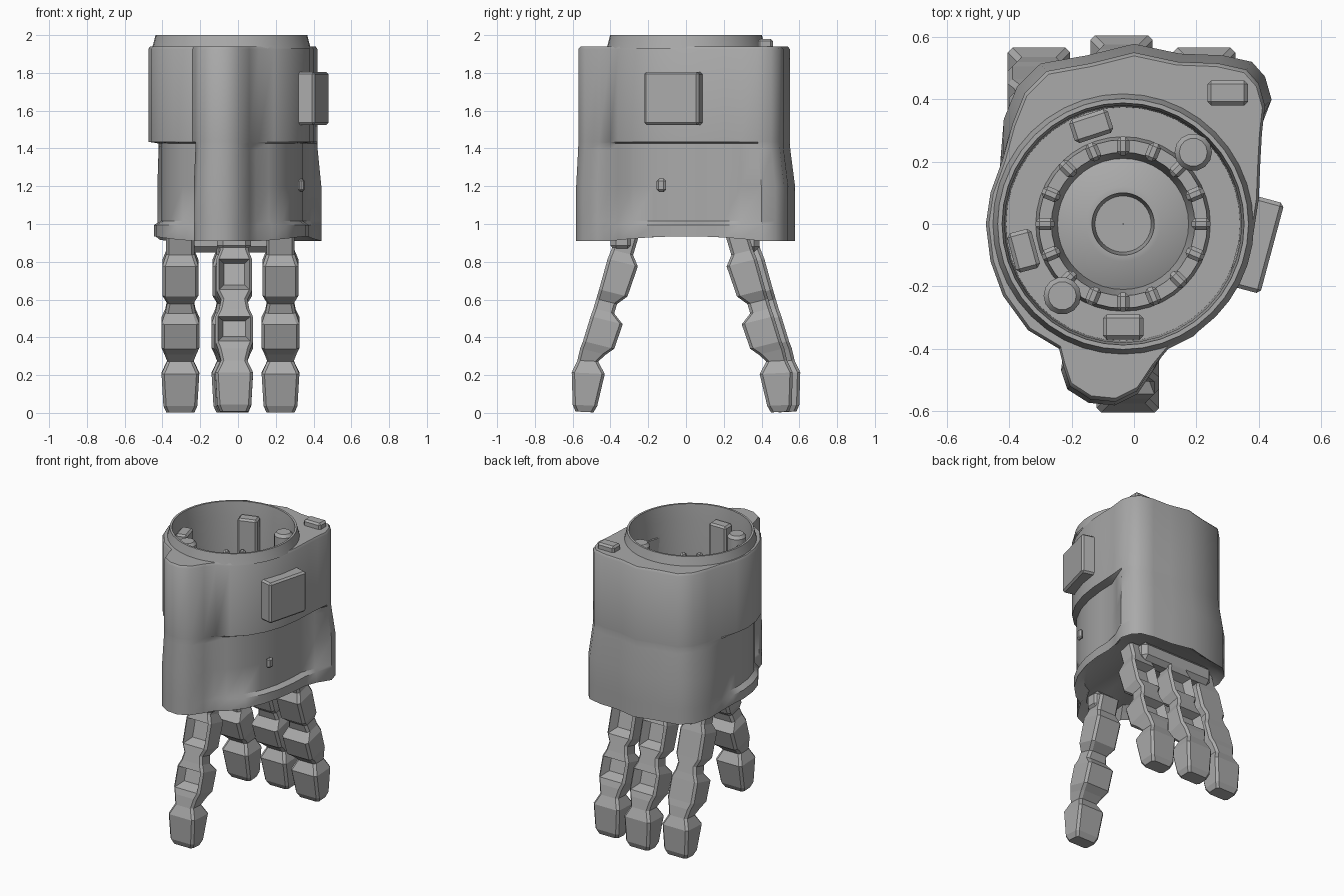
import bpy, bmesh, math
from mathutils import Matrix, Vector

if "Cube" in bpy.data.objects:
    bpy.data.objects.remove(bpy.data.objects["Cube"])

GREY = (0.4, 0.4, 0.4, 1)
grey = bpy.data.materials.new("plain_grey")
grey.use_nodes = True
grey.diffuse_color = GREY
bsdf = next(n for n in grey.node_tree.nodes if n.type == "BSDF_PRINCIPLED")
bsdf.inputs["Base Color"].default_value = GREY


def smooth_by_angle(obj, degrees):
    bpy.ops.object.select_all(action="DESELECT")
    obj.select_set(True)
    bpy.context.view_layer.objects.active = obj
    bpy.ops.object.shade_smooth_by_angle(angle=math.radians(degrees))


def finish(name, bm):
    bmesh.ops.recalc_face_normals(bm, faces=bm.faces)
    mesh = bpy.data.meshes.new(name)
    bm.to_mesh(mesh)
    bm.free()
    mesh.materials.append(grey)
    obj = bpy.data.objects.new(name, mesh)
    bpy.context.collection.objects.link(obj)
    return obj


def loft(rings, caps=True):
    """Skin a stack of equal-length closed rings; returns bmesh and wall faces."""
    bm = bmesh.new()
    loops = [[bm.verts.new(p) for p in ring] for ring in rings]
    walls = []
    for a, b in zip(loops, loops[1:]):
        n = len(a)
        walls.append([bm.faces.new((a[i], a[(i + 1) % n], b[(i + 1) % n], b[i]))
                      for i in range(n)])
    if caps:
        bm.faces.new(loops[0][::-1])
        bm.faces.new(loops[-1])
    return bm, walls


def block(name, center, size, turn=0, bevel=0.012):
    bm = bmesh.new()
    bmesh.ops.create_cube(bm, size=1)
    bmesh.ops.scale(bm, vec=size, verts=bm.verts)
    bmesh.ops.bevel(bm, geom=bm.edges[:], offset=bevel, segments=1, affect="EDGES")
    bm.transform(Matrix.Translation(center) @ Matrix.Rotation(math.radians(turn), 4, "Z"))
    return finish(name, bm)


def lathe(name, profile, center, sides=40, caps=False):
    rings = [[(center[0] + r * math.cos(2 * math.pi * i / sides),
               center[1] + r * math.sin(2 * math.pi * i / sides), z)
              for i in range(sides)] for r, z in profile]
    return finish(name, loft(rings, caps)[0])


# Housing outline: narrow front lobe, round sides, squarish fluted back
OUTLINE = [(-.225, -.46), (-.205, -.52), (-.14, -.562), (-.06, -.57), (.01, -.535),
           (.06, -.46), (.11, -.4), (.19, -.36), (.275, -.28), (.34, -.17), (.38, -.05),
           (.4, .08), (.405, .2), (.41, .29), (.42, .38), (.4, .45), (.36, .495),
           (.27, .515), (.14, .52), (0, .55), (-.14, .515), (-.28, .49), (-.35, .42),
           (-.39, .32), (-.42, .21), (-.46, .1), (-.475, 0), (-.46, -.12), (-.42, -.23),
           (-.34, -.34), (-.24, -.4)]


def housing_ring(z, flare, tuck, scale=1.0, arch=0.0):
    ring = []
    for x, y in OUTLINE:
        edge = .34 if x > 0 else .2       # where the round side meets the back
        if y > edge:                      # back flares outward
            x, y = x * (1 + (.05 if x > 0 else .07) * flare), y * (1 + .05 * flare)
            if y < .25:
                x *= 1 - .05 * flare
        elif y > -.42:                    # round sides sit under the cuff
            x *= 1 - .14 * tuck * min(1, (edge - y) / .12)
        else:                             # front lobe
            x, y = x * (1 + .04 * flare), y * (1 + .02 * flare)
        lift = arch * max(0, 1 - (y / .4) ** 2)
        ring.append((x * scale, y * scale, z + lift))
    return ring


bm, _ = loft([housing_ring(.98, 1, .45, .84), housing_ring(.94, 1, .45, .93, .02),
              housing_ring(.91, 1, .45, 1, .025), housing_ring(.995, 1, .45),
              housing_ring(1.015, 1, 1), housing_ring(1.2, 1, 1), housing_ring(1.39, .1, 1),
              housing_ring(1.425, 0, 1), housing_ring(1.435, 0, 0),
              housing_ring(1.925, 0, 0), housing_ring(1.94, 0, 0, .98)])
housing = finish("housing", bm)

# Opening for the wrist socket, kept above the tucked waist
MID = (-.035, 0)
cutter = lathe("socket_cutter", [(.392, 1.47), (.392, 2.1)], MID, caps=True)
cut = housing.modifiers.new("socket_opening", "BOOLEAN")
cut.operation = "DIFFERENCE"
cut.solver = "EXACT"
cut.object = cutter
bpy.context.view_layer.update()
cut_mesh = bpy.data.meshes.new_from_object(
    housing.evaluated_get(bpy.context.evaluated_depsgraph_get()))
housing.modifiers.clear()
housing.data = cut_mesh
bpy.data.objects.remove(cutter)
smooth_by_angle(housing, 40)

# Stepped socket inside the thin raised rim
socket = lathe("wrist_socket",
               [(.42, 1.93), (.412, 1.96), (.402, 2), (.388, 2), (.38, 1.9),
                (.375, 1.62), (.28, 1.62), (.27, 1.68), (.23, 1.68), (.21, 1.56),
                (.12, 1.6), (.1, 1.6), (.09, 1.5), (.001, 1.5)], MID)
smooth_by_angle(socket, 30)

# Teeth around the inner ring, lugs against the wall and two round posts
for i in range(16):
    a = 2 * math.pi * i / 16
    block(f"ring_tooth_{i + 1}", (MID[0] + .25 * math.cos(a), MID[1] + .25 * math.sin(a), 1.69),
          (.06, .04, .06), math.degrees(a))
for i, deg in enumerate((108, 195, 270)):
    a = math.radians(deg)
    block(f"socket_lug_{i + 1}", (MID[0] + .33 * math.cos(a), MID[1] + .33 * math.sin(a), 1.76),
          (.08, .13, .32), deg)
for name, spot in (("back_post", (.19, .23)), ("front_post", (-.23, -.23))):
    post = lathe(name, [(.06, 1.61), (.06, 1.92), (.045, 1.94)], spot, sides=14, caps=True)
    smooth_by_angle(post, 30)

# Side box, top block and small side stud
block("side_box", (.39, -.065, 1.665), (.11, .3, .28), -15)
block("top_block", (.3, .42, 1.94), (.13, .08, .08))
block("side_stud", (.335, -.13, 1.205), (.03, .05, .07), -12)

# Knuckle bar and thumb mount under the palm
block("knuckle_bar", (-.04, .33, .915), (.56, .12, .13), 0, .03)
block("thumb_mount", (-.02, -.34, .92), (.18, .12, .13), 0, .03)

# Finger stations: height, outer depth, inner depth, half width
STATIONS = [(0.005, .585, .49, .075), (.04, .6, .47, .09), (.21, .605, .43, .1),
            (.275, .575, .465, .07), (.325, .56, .425, .085), (.36, .545, .38, .1),
            (.49, .505, .335, .1), (.54, .49, .38, .08), (.59, .475, .365, .07),
            (.635, .46, .31, .095), (.795, .415, .255, .095), (.85, .395, .28, .075),
            (.95, .365, .25, .075)]


def finger(name, x, side, shift=0.0, pockets=True):
    rings = []
    for z, out, inn, w in STATIONS:
        c = .015
        out, inn = out - shift, inn - shift
        mid = (out + inn) / 2
        lean = .25 if z > .3 else .05     # sections tilt with the splay
        outline = [(-w, inn + c), (-w + c, inn), (w - c, inn), (w, inn + c),
                   (w, out - c), (w - c, out), (-w + c, out), (-w, out - c)]
        rings.append([(x + px, side * py, max(0, z + lean * (py - mid)))
                      for px, py in outline])
    bm, walls = loft(rings)
    bmesh.ops.recalc_face_normals(bm, faces=bm.faces)
    if pockets:                           # open joints on the outer side
        for level in (5, 9):
            hole = walls[level][5]
            bmesh.ops.inset_individual(bm, faces=[hole], thickness=.036)
            for v in hole.verts:
                v.co += Vector((0, -side * .06, 0))
    return finish(name, bm)


finger("thumb", -.02, -1)
finger("right_finger", -.305, 1, .04, False)
finger("middle_finger", -.04, 1)
finger("left_finger", .225, 1, .04)
